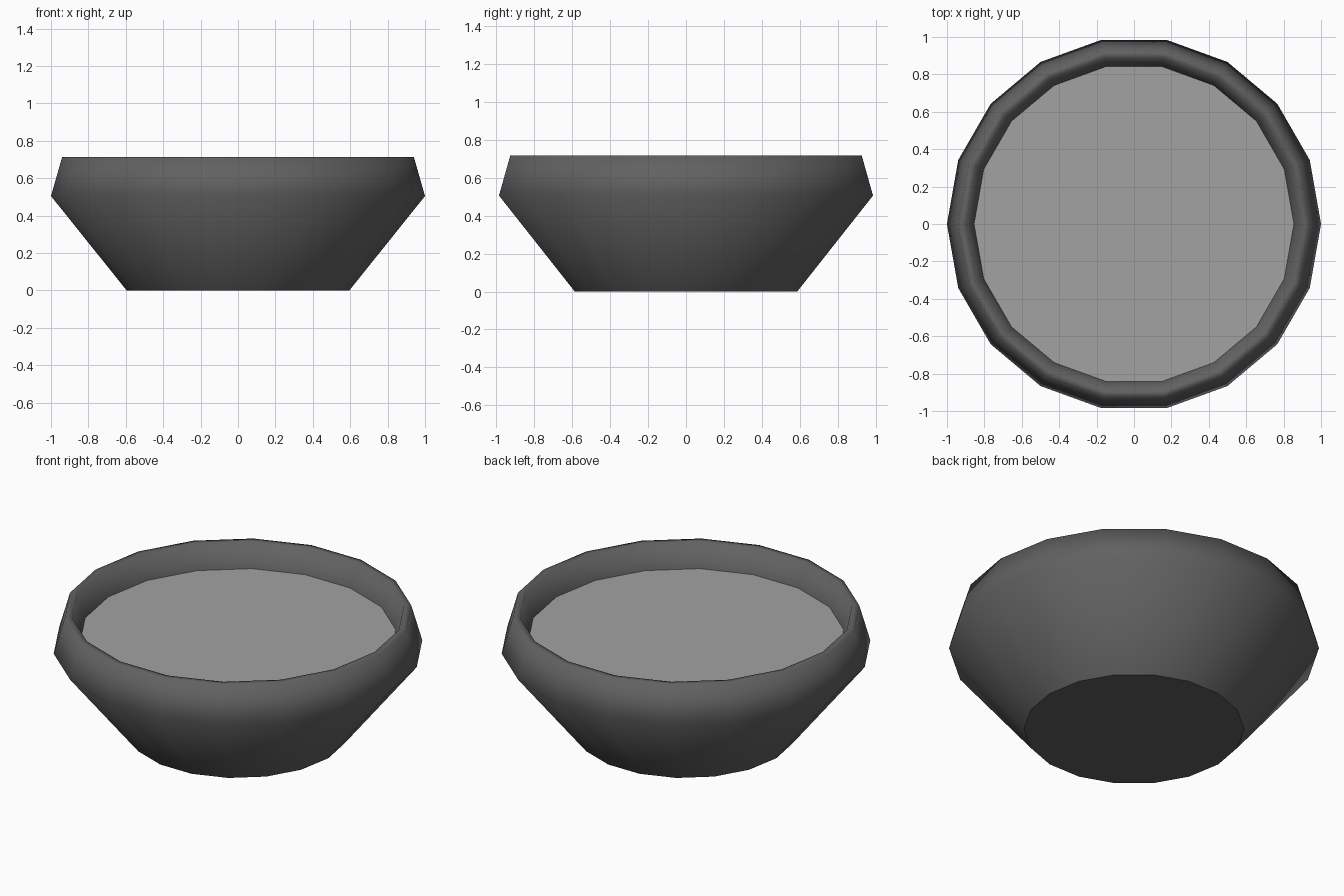
import bpy
import bmesh
from math import cos, sin, tau

SIDES = 18

cube = bpy.data.objects.get("Cube")
if cube:
    bpy.data.objects.remove(cube, do_unlink=True)


def make_material(name, value):
    mat = bpy.data.materials.new(name)
    mat.use_nodes = True
    colour = (value, value, value, 1)
    mat.diffuse_color = colour
    mat.node_tree.nodes["Principled BSDF"].inputs["Base Color"].default_value = colour
    return mat


def ring(bm, radius, z):
    return [bm.verts.new((radius * cos(tau * i / SIDES), radius * sin(tau * i / SIDES), z))
            for i in range(SIDES)]


def finish(bm, name, mat):
    mesh = bpy.data.meshes.new(name)
    bm.to_mesh(mesh)
    bm.free()
    mesh.materials.append(mat)
    obj = bpy.data.objects.new(name, mesh)
    bpy.context.collection.objects.link(obj)
    return obj


dark_grey = make_material("dark grey", 0.12)
light_grey = make_material("light grey", 0.36)

# Bowl wall: outer base, belly, rim, inner wall down to the filling
profile = [(0.595, 0), (1, 0.505), (0.94, 0.715), (0.9, 0.715), (0.855, 0.575)]
bm = bmesh.new()
rings = [ring(bm, r, z) for r, z in profile]
for low, high in zip(rings, rings[1:]):
    for i in range(SIDES):
        j = (i + 1) % SIDES
        bm.faces.new((low[i], low[j], high[j], high[i])).smooth = True

# Flat base with a crisp edge
base = bm.faces.new(list(reversed(rings[0])))
for edge in base.edges:
    edge.smooth = False
finish(bm, "bowl", dark_grey)

# Flat filling inside the rim
bm = bmesh.new()
bm.faces.new(ring(bm, 0.855, 0.575))
finish(bm, "filling", light_grey)
